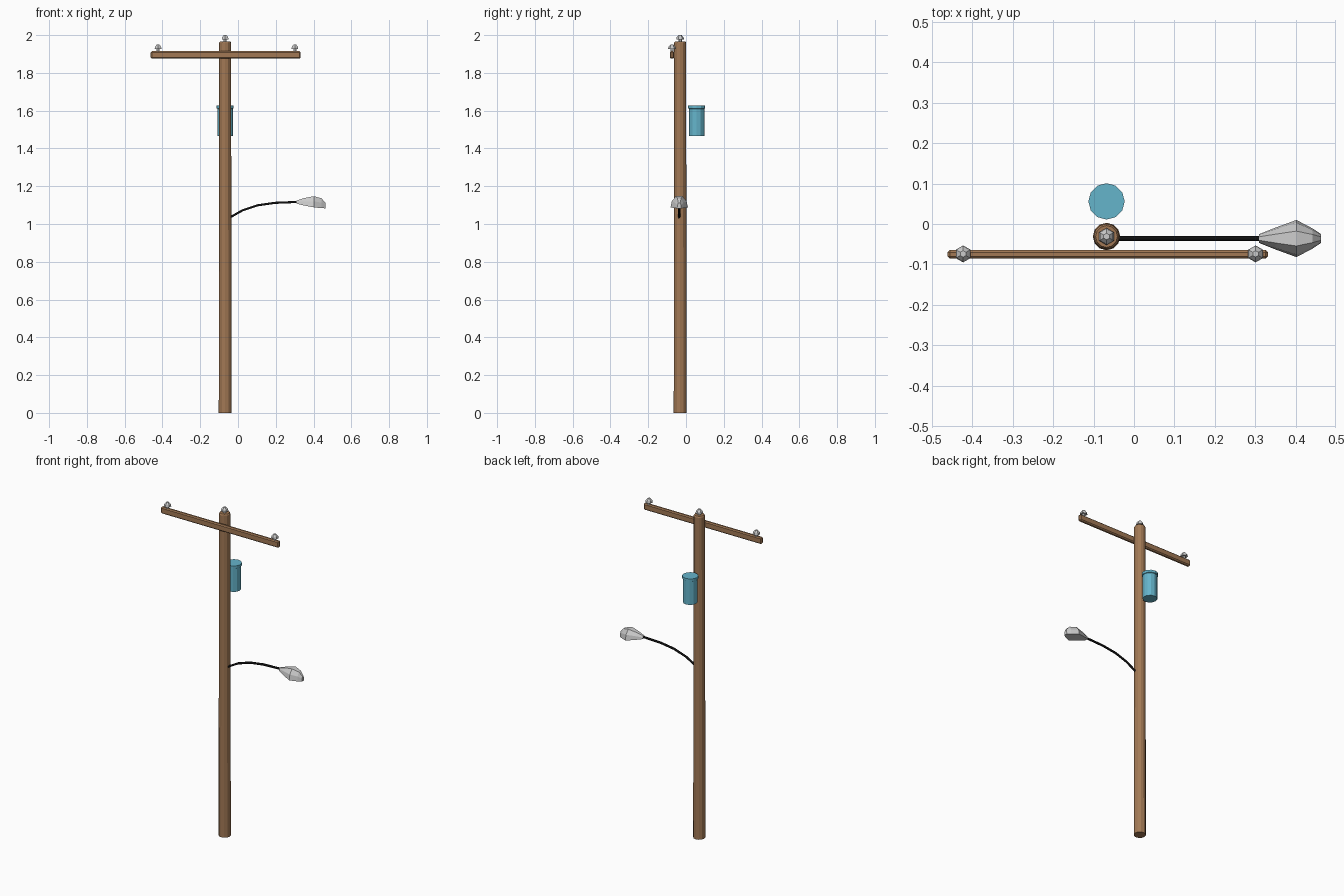
import bpy, bmesh
from math import pi, sin, cos

if "Cube" in bpy.data.objects:
    bpy.data.objects.remove(bpy.data.objects["Cube"])


def material(name, rgb):
    m = bpy.data.materials.new(name)
    m.diffuse_color = (*rgb, 1)
    m.use_nodes = True
    m.node_tree.nodes["Principled BSDF"].inputs["Base Color"].default_value = m.diffuse_color
    return m


wood = material("wood", (0.36, 0.19, 0.09))
teal = material("teal", (0.13, 0.46, 0.60))
black = material("black", (0.005, 0.005, 0.005))


def loft(name, rings, mat=None):
    """Skin closed rings of points and cap both ends."""
    bm = bmesh.new()
    loops = [[bm.verts.new(p) for p in ring] for ring in rings]
    n = len(loops[0])
    for a, b in zip(loops, loops[1:]):
        for i in range(n):
            j = (i + 1) % n
            bm.faces.new((a[i], a[j], b[j], b[i]))
    bm.faces.new(loops[0])
    bm.faces.new(loops[-1])
    bmesh.ops.recalc_face_normals(bm, faces=bm.faces)
    me = bpy.data.meshes.new(name)
    bm.to_mesh(me)
    bm.free()
    ob = bpy.data.objects.new(name, me)
    bpy.context.collection.objects.link(ob)
    if mat:
        me.materials.append(mat)
    return ob


def lathe(name, x, y, z, profile, sides, mat=None, turn=0.0):
    """Turned part from (radius, height) pairs."""
    angles = [turn + 2 * pi * i / sides for i in range(sides)]
    return loft(name, [[(x + r * cos(a), y + r * sin(a), z + h) for a in angles]
                       for r, h in profile], mat)


PX, PY = -0.068, -0.031

# Slightly tapered pole
lathe("pole", PX, PY, 0, [(0.034, 0), (0.0315, 1.96), (0.027, 1.967)], 12, wood)

# Crossarm with chamfered edges
bpy.ops.mesh.primitive_cube_add(size=1, location=(-0.065, -0.075, 1.895))
arm = bpy.context.object
arm.name = "crossarm"
arm.scale = (0.794, 0.022, 0.040)
bpy.ops.object.transform_apply(location=False, rotation=False, scale=True)
arm.data.materials.append(wood)
bevel = arm.modifiers.new("chamfer", 'BEVEL')
bevel.width = 0.006
bevel.segments = 1

# Domed insulators on the crossarm and pole top
dome = [(0.009, -0.002), (0.009, 0.011), (0.021, 0.011), (0.018, 0.024), (0.008, 0.035)]
for i, (x, y, z) in enumerate([(-0.423, -0.074, 1.915), (0.301, -0.074, 1.915),
                               (PX, PY, 1.965)]):
    lathe(f"insulator_{i + 1}", x, y, z, dome, 6, turn=pi / 6)

# Transformer can with lipped lid
lathe("transformer", PX, 0.056, 1.467,
      [(0.041, 0), (0.041, 0.143), (0.045, 0.145), (0.045, 0.160)], 12, teal)

# Curved lamp bracket
curve = bpy.data.curves.new("lamp_bracket", 'CURVE')
curve.dimensions = '3D'
curve.bevel_depth = 0.0065
curve.bevel_resolution = 1
curve.use_fill_caps = True
path = [(-0.045, 1.032), (-0.03, 1.042), (0.025, 1.073), (0.104, 1.099),
        (0.194, 1.112), (0.32, 1.117)]
spline = curve.splines.new('POLY')
spline.points.add(len(path) - 1)
for p, (x, z) in zip(spline.points, path):
    p.co = (x, -0.036, z, 1)
curve.materials.append(black)
bpy.context.collection.objects.link(bpy.data.objects.new("lamp_bracket", curve))

# Faceted lamp head: stations of (x, half width, bottom z, top z)
section = [(-1, 0), (-0.85, 0.55), (-0.4, 1), (0.4, 1), (0.85, 0.55), (1, 0)]
stations = [(0.310, 0.011, 1.108, 1.124), (0.350, 0.027, 1.098, 1.137),
            (0.402, 0.046, 1.088, 1.147), (0.442, 0.025, 1.084, 1.136),
            (0.463, 0.011, 1.083, 1.112)]
loft("lamp_head", [[(x, -0.036 + w * u, lo + (hi - lo) * v) for u, v in section]
                   for x, w, lo, hi in stations])
